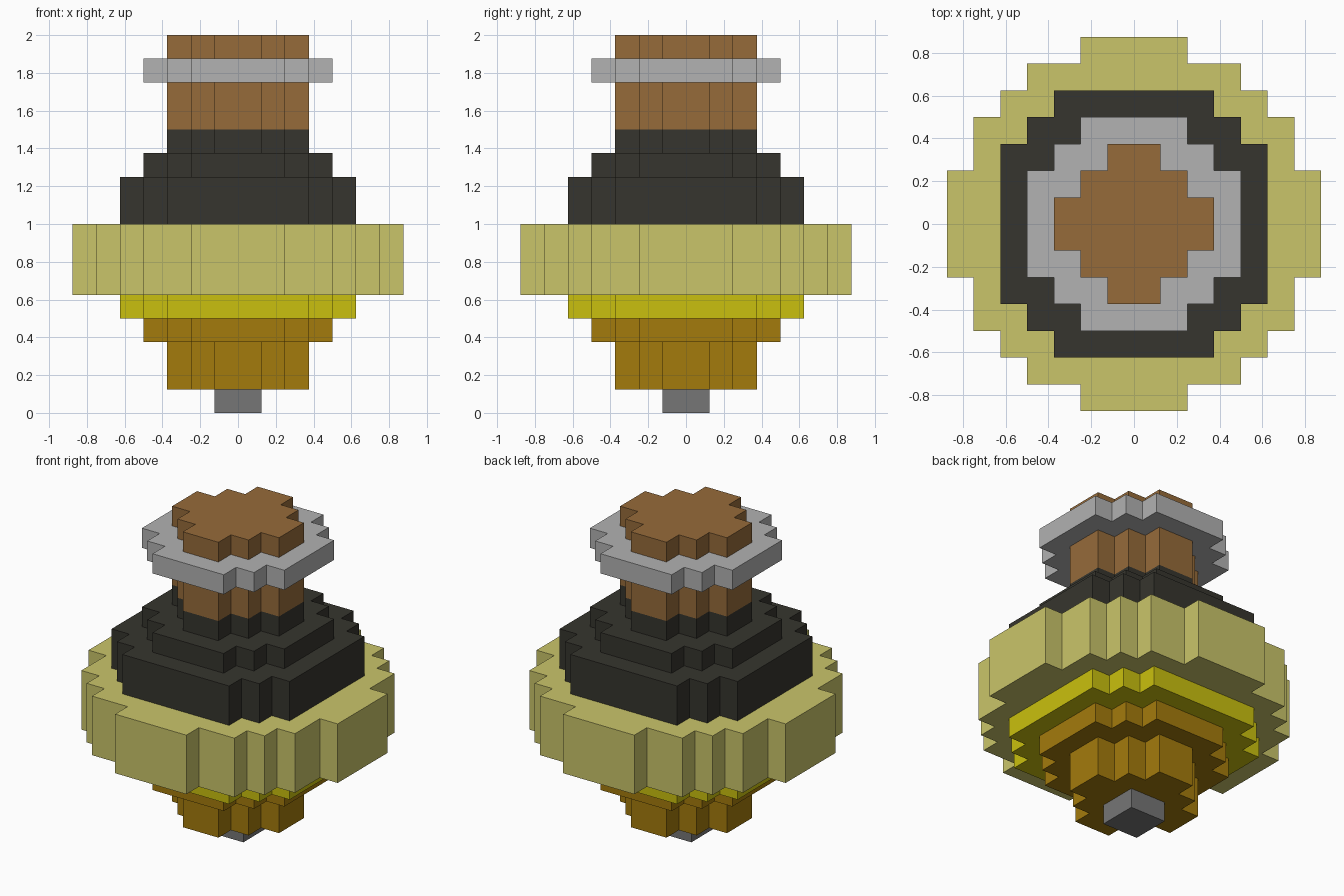
import bpy
import bmesh

UNIT = 0.125  # size of one block

cube = bpy.data.objects.get("Cube")
if cube:
    bpy.data.objects.remove(cube, do_unlink=True)


def make_material(name, rgb):
    """Flat material from 0-255 display values, stored as linear."""
    def linear(c):
        c /= 255
        return c / 12.92 if c <= 0.04045 else ((c + 0.055) / 1.055) ** 2.4
    colour = (*map(linear, rgb), 1)
    mat = bpy.data.materials.new(name)
    mat.use_nodes = True
    mat.diffuse_color = colour
    bsdf = next(n for n in mat.node_tree.nodes if n.type == 'BSDF_PRINCIPLED')
    bsdf.inputs["Base Color"].default_value = colour
    bsdf.inputs["Roughness"].default_value = 0.9
    return mat


def stepped_outline(corners):
    """Close a staircase quarter outline into a full blocky circle."""
    quarter = []
    for i, corner in enumerate(corners):
        if i:
            quarter.append((corner[0], corners[i - 1][1]))
        quarter.append(corner)
    outline = []
    for _ in range(4):
        outline += quarter
        quarter = [(-y, x) for x, y in quarter]
    return outline


def make_layer(name, corners, bottom, top, mat):
    bm = bmesh.new()
    verts = [bm.verts.new((x * UNIT, y * UNIT, bottom * UNIT))
             for x, y in stepped_outline(corners)]
    base = bm.faces.new(verts)
    result = bmesh.ops.extrude_face_region(bm, geom=[base], use_keep_orig=True)
    moved = [v for v in result["geom"] if isinstance(v, bmesh.types.BMVert)]
    bmesh.ops.translate(bm, verts=moved, vec=(0, 0, (top - bottom) * UNIT))
    bmesh.ops.recalc_face_normals(bm, faces=bm.faces)
    mesh = bpy.data.meshes.new(name)
    bm.to_mesh(mesh)
    bm.free()
    mesh.materials.append(mat)
    obj = bpy.data.objects.new(name, mesh)
    bpy.context.collection.objects.link(obj)


# Quarter outlines, given as outer corners in blocks
POST = [(1, 1)]
SMALL = [(3, 1), (2, 2), (1, 3)]
MEDIUM = [(4, 2), (3, 3), (2, 4)]
LARGE = [(5, 3), (4, 4), (3, 5)]
WIDE = [(7, 2), (6, 4), (5, 5), (4, 6), (2, 7)]

steel = make_material("dark grey", (118, 118, 118))
gold = make_material("dark gold", (164, 123, 12))
yellow = make_material("bright yellow", (202, 192, 14))
pale = make_material("pale yellow", (202, 197, 106))
black = make_material("charcoal", (54, 53, 46))
brown = make_material("brown", (150, 107, 58))
silver = make_material("light grey", (178, 178, 178))

# Layers from the bottom up
make_layer("bottom_tip", POST, 0, 1, steel)
make_layer("lower_cup", SMALL, 1, 3, gold)
make_layer("upper_cup", MEDIUM, 3, 4, gold)
make_layer("yellow_band", LARGE, 4, 5, yellow)
make_layer("wide_body", WIDE, 5, 8, pale)
make_layer("lower_shoulder", LARGE, 8, 10, black)
make_layer("middle_shoulder", MEDIUM, 10, 11, black)
make_layer("upper_shoulder", SMALL, 11, 12, black)
make_layer("neck", SMALL, 12, 14, brown)
make_layer("neck_ring", MEDIUM, 14, 15, silver)
make_layer("neck_top", SMALL, 15, 16, brown)
